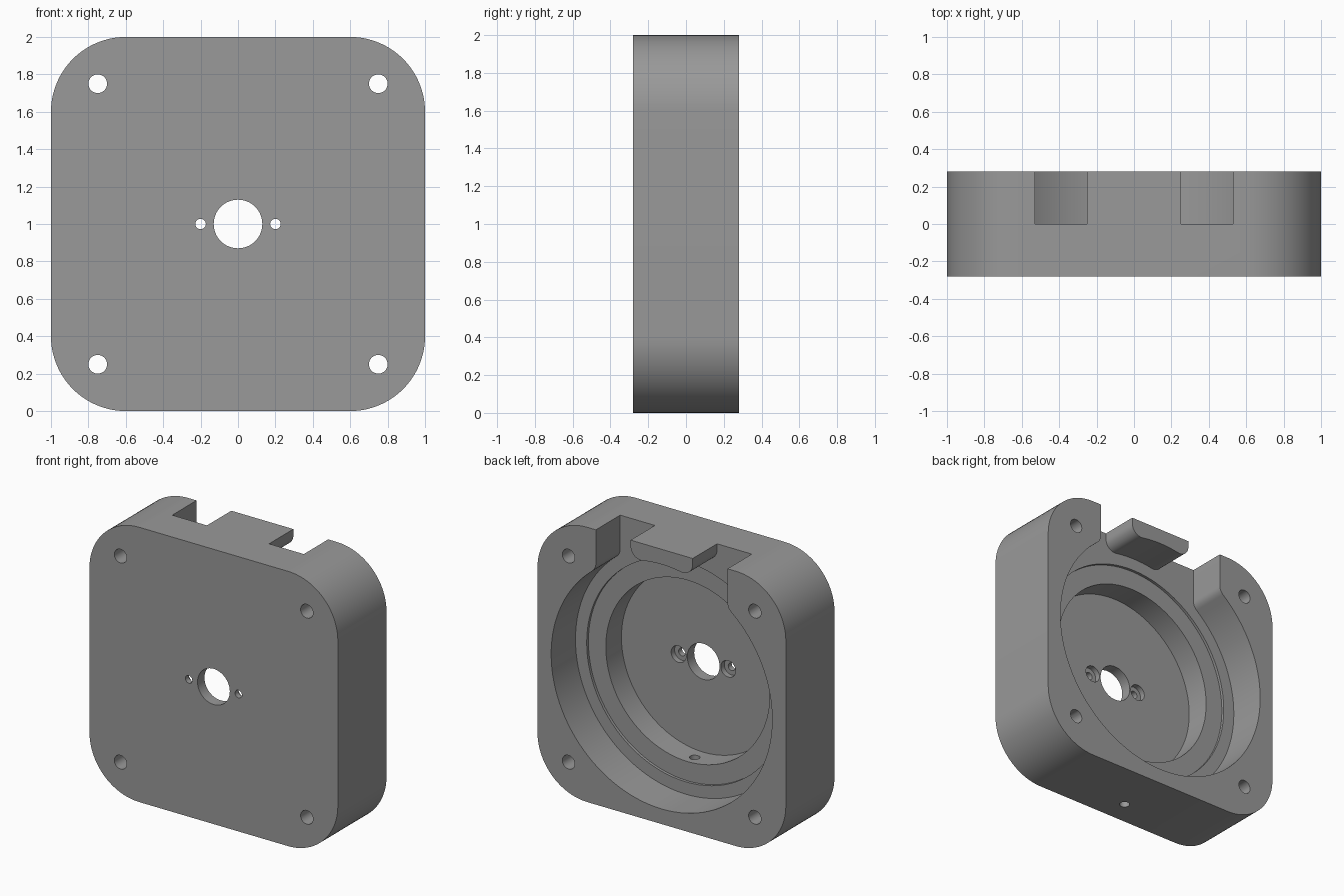
import bpy, bmesh, math
from mathutils import Matrix

if "Cube" in bpy.data.objects:
    bpy.data.objects.remove(bpy.data.objects["Cube"])

HALF_DEPTH = 0.28
MID = 1.0            # height of the housing centre


def arc(cx, cz, r, a0, a1, n):
    """Points on an arc, angles in degrees, both ends included."""
    return [(cx + r * math.cos(math.radians(a0 + (a1 - a0) * i / n)),
             cz + r * math.sin(math.radians(a0 + (a1 - a0) * i / n))) for i in range(n + 1)]


def circle(cx, cz, r, n):
    return arc(cx, cz, r, 0, 360, n)[:-1]


def prism(name, outline, y0, y1):
    """Extrude an x-z outline (relative to the housing centre) from y0 to y1."""
    bm = bmesh.new()
    face = bm.faces.new([bm.verts.new((x, y0, z + MID)) for x, z in outline])
    ext = bmesh.ops.extrude_face_region(bm, geom=[face])
    verts = [v for v in ext["geom"] if isinstance(v, bmesh.types.BMVert)]
    bmesh.ops.translate(bm, verts=verts, vec=(0, y1 - y0, 0))
    bmesh.ops.recalc_face_normals(bm, faces=bm.faces)
    mesh = bpy.data.meshes.new(name)
    bm.to_mesh(mesh)
    bm.free()
    obj = bpy.data.objects.new(name, mesh)
    bpy.context.collection.objects.link(obj)
    return obj


def cut(target, cutter):
    bpy.context.view_layer.objects.active = target
    mod = target.modifiers.new("cut", "BOOLEAN")
    mod.operation = "DIFFERENCE"
    mod.solver = "EXACT"
    mod.object = cutter
    bpy.ops.object.modifier_apply(modifier=mod.name)
    bpy.data.objects.remove(cutter, do_unlink=True)


# Rounded square block
R = 0.4
c = 1 - R
outline = []
for sx, sz, a in ((1, 1, 0), (-1, 1, 90), (-1, -1, 180), (1, -1, 270)):
    outline += arc(sx * c, sz * c, R, a, a + 90, 20)
housing = prism("housing", outline, -HALF_DEPTH, HALF_DEPTH)

# Back pocket: round bore with two notches through the top, corners filleted
BORE, FIL, OUT, INN = 0.89, 0.08, 0.53, 0.25
ox, ix = OUT + FIL, INN - FIL
oz = math.sqrt((BORE + FIL) ** 2 - ox ** 2)
iz = math.sqrt((BORE + FIL) ** 2 - ix ** 2)
ao = math.degrees(math.atan2(oz, ox))
ai = math.degrees(math.atan2(iz, ix))
right = arc(0, 0, BORE, -90, ao, 44)
right += arc(ox, oz, FIL, ao + 180, 180, 8)[1:]
right += [(OUT, 1.1), (INN, 1.1)]
right += arc(ix, iz, FIL, 0, ai - 180, 10)
right += arc(0, 0, BORE, ai, 90, 4)[1:]
left = [(-x, z) for x, z in reversed(right[1:-1])]
cut(housing, prism("pocket_cutter", right + left, 0, 0.4))

# Shallow step and deep inner bore
cut(housing, prism("step_cutter", circle(0, 0, 0.80, 96), -0.02, 0.1))
cut(housing, prism("inner_cutter", circle(0, 0, 0.66, 96), -0.20, 0.12))

# Shaft hole and counterbored screw holes beside it
cut(housing, prism("shaft_cutter", circle(0, 0, 0.13, 48), -0.4, 0))
for s in (-1, 1):
    cut(housing, prism("counterbore_cutter", circle(s * 0.2, 0, 0.06, 28), -0.24, 0))
    cut(housing, prism("screw_cutter", circle(s * 0.2, 0, 0.028, 24), -0.4, -0.1))

# Corner mounting holes
for sx in (-1, 1):
    for sz in (-1, 1):
        cut(housing, prism("mount_cutter", circle(sx * 0.75, sz * 0.75, 0.05, 28), -0.4, 0.4))

# Drain hole from the inner bore down through the bottom
drain = prism("drain_cutter", circle(0, 0, 0.035, 24), -0.25, 0.25)
drain.data.transform(Matrix.Translation((0, -0.10, 0.2)) @ Matrix.Rotation(math.pi / 2, 4, "X")
                     @ Matrix.Translation((0, 0, -MID)))
cut(housing, drain)

# Single grey finish, smooth curves with crisp edges
grey = bpy.data.materials.new("grey")
grey.diffuse_color = (0.32, 0.32, 0.32, 1)
grey.use_nodes = True
grey.node_tree.nodes["Principled BSDF"].inputs["Base Color"].default_value = grey.diffuse_color
housing.data.materials.clear()
housing.data.materials.append(grey)
for p in housing.data.polygons:
    p.material_index = 0
bpy.ops.object.select_all(action="DESELECT")
housing.select_set(True)
bpy.context.view_layer.objects.active = housing
bpy.ops.object.shade_smooth_by_angle(angle=math.radians(30))
